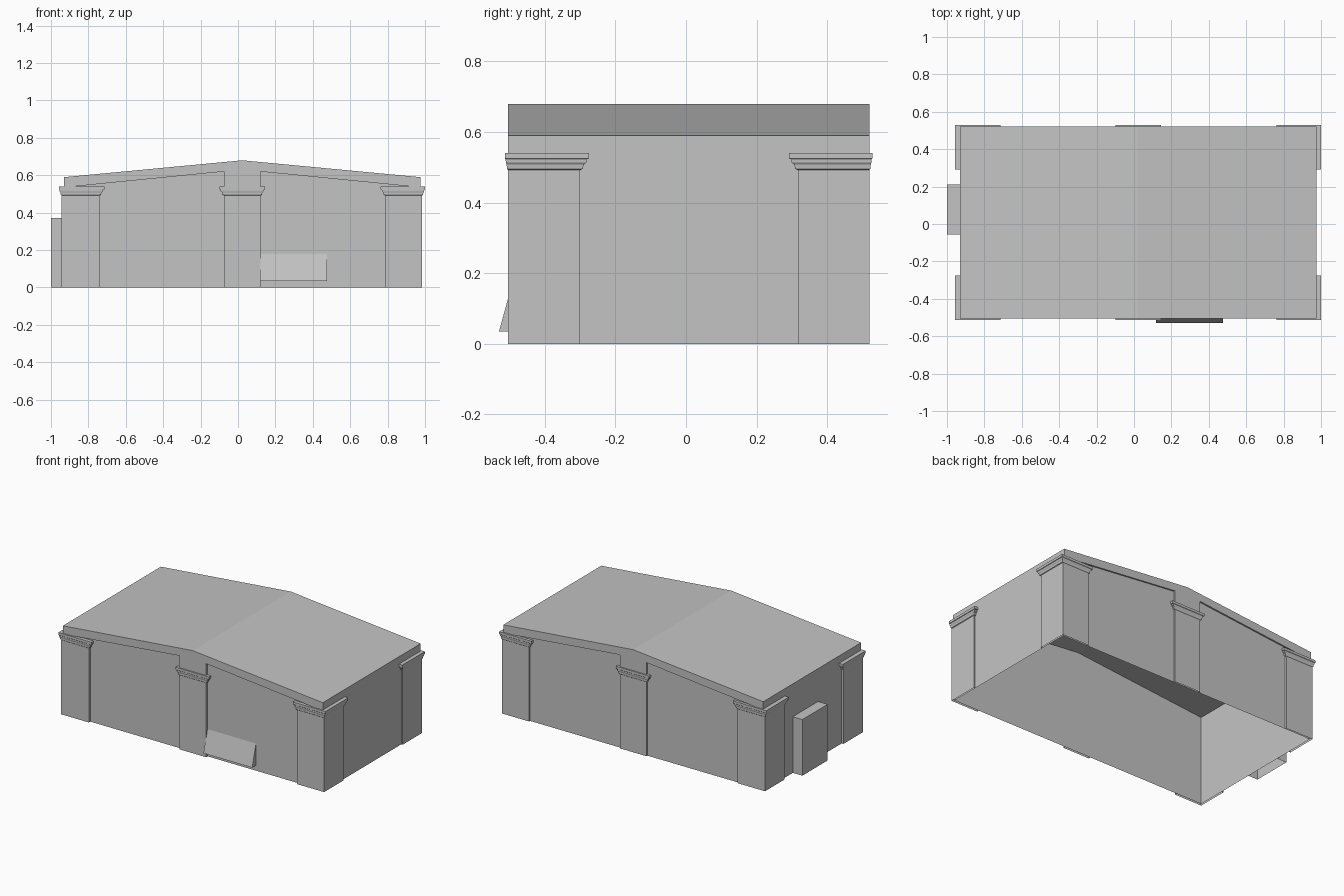
import bpy, bmesh

if "Cube" in bpy.data.objects:
    bpy.data.objects.remove(bpy.data.objects["Cube"])

grey = bpy.data.materials.new("plain grey")
grey.diffuse_color = (0.55, 0.55, 0.55, 1)
grey.use_nodes = True
grey.node_tree.nodes["Principled BSDF"].inputs["Base Color"].default_value = grey.diffuse_color

# Main planes: wall planes, pilaster faces, ridge and eaves
XL, XR, YF, YB = -0.93, 0.975, -0.49, 0.51
FACE_F, FACE_B = -0.505, 0.52
RIDGE_X, RIDGE_Z, EAVE_Z = 0.0225, 0.68, 0.59


def build(name, verts, faces):
    bm = bmesh.new()
    vs = [bm.verts.new(v) for v in verts]
    for f in faces:
        bm.faces.new([vs[i] for i in f])
    bmesh.ops.recalc_face_normals(bm, faces=bm.faces[:])
    me = bpy.data.meshes.new(name)
    bm.to_mesh(me)
    bm.free()
    me.materials.append(grey)
    ob = bpy.data.objects.new(name, me)
    bpy.context.scene.collection.objects.link(ob)
    return ob


# Hollow wall shell, open underneath, gable ends
def gable(y):
    return [(XL, y, 0), (XR, y, 0), (XR, y, EAVE_Z), (RIDGE_X, y, RIDGE_Z), (XL, y, EAVE_Z)]


build("walls", gable(YF) + gable(YB),
      [(0, 1, 2, 3, 4), (5, 6, 7, 8, 9), (1, 6, 7, 2), (0, 5, 9, 4)])

# Roof sheet reaching out to the fascias
build("roof", [(x, y, z) for y in (FACE_F, FACE_B)
               for x, z in ((XL, EAVE_Z), (RIDGE_X, RIDGE_Z), (XR, EAVE_Z))],
      [(0, 1, 4, 3), (1, 2, 5, 4)])

# Raked fascias with a centre drop that meets the middle pilaster
fascia = [(XL, 0.535), (-0.88, 0.54), (-0.075, 0.62), (-0.075, 0.53), (0.12, 0.53),
          (0.12, 0.62), (0.925, 0.54), (XR, 0.535), (XR, EAVE_Z), (RIDGE_X, RIDGE_Z), (XL, EAVE_Z)]
for name, face, wall in (("front_fascia", FACE_F, YF), ("back_fascia", FACE_B, YB)):
    n = len(fascia)
    vs = [(x, y, z) for y in (face, wall) for x, z in fascia]
    fs = [tuple(range(n))]
    fs += [(i, (i + 1) % n, (i + 1) % n + n, i + n) for i in range(n) if i not in (8, 9)]
    build(name, vs, fs)

# Pilaster levels: height and how far the stepped capital stands out (0..1)
LEVELS = [(0, 0), (0.493, 0), (0.496, 0.3), (0.508, 0.4), (0.514, 0.7),
          (0.523, 0.75), (0.525, 1), (0.541, 1)]


def pilaster(name, plan, close):
    """plan(t) gives the open outline at capital spread t; close holds extra points for the top."""
    vs, fs = [], []
    n = len(plan(0))
    for z, t in LEVELS:
        vs += [(x, y, z) for x, y in plan(t)]
    for k in range(len(LEVELS) - 1):
        for i in range(n - 1):
            a = k * n + i
            fs.append((a, a + 1, a + n + 1, a + n))
    top = list(range((len(LEVELS) - 1) * n, len(LEVELS) * n))
    for p in close:
        top.append(len(vs))
        vs.append((p[0], p[1], LEVELS[-1][0]))
    fs.append(tuple(top))
    build(name, vs, fs)


for side, face, wall, sy in (("front", FACE_F, YF, -1), ("back", FACE_B, YB, 1)):
    # Middle pilaster
    def middle(t):
        a, b, y = -0.075 - 0.025 * t, 0.12 + 0.025 * t, face + sy * 0.008 * t
        return [(a, wall), (a, y), (b, y), (b, wall)]
    pilaster(side + "_middle_pilaster", middle, [])

    # Corner pilasters wrap around both walls
    for hand, xo, xi, xw, sx in (("left", -0.943, -0.74, XL, -1), ("right", 0.985, 0.787, XR, 1)):
        yi = -0.30 if sy < 0 else 0.317

        def corner(t):
            x_in, y_in = xi - sx * 0.025 * t, yi - sy * 0.025 * t
            x_out, y_out = xo + sx * 0.015 * t, face + sy * 0.008 * t
            return [(x_in, wall), (x_in, y_out), (x_out, y_out), (x_out, y_in), (xw, y_in)]
        pilaster(side + "_" + hand + "_pilaster", corner, [(xw, wall)])

# Block on the left wall, open underneath
x0, x1, y0, y1, h = -1.0, XL, -0.055, 0.21, 0.372
build("side_block", [(x, y, z) for z in (0, h) for x, y in ((x1, y0), (x0, y0), (x0, y1), (x1, y1))],
      [(0, 1, 5, 4), (1, 2, 6, 5), (2, 3, 7, 6), (4, 5, 6, 7)])

# Sloping wedge on the front wall
build("front_wedge", [(x, y, z) for x in (0.118, 0.475)
                      for y, z in ((YF, 0.035), (-0.53, 0.035), (YF, 0.18))],
      [(0, 1, 2), (3, 4, 5), (0, 1, 4, 3), (1, 2, 5, 4)])
